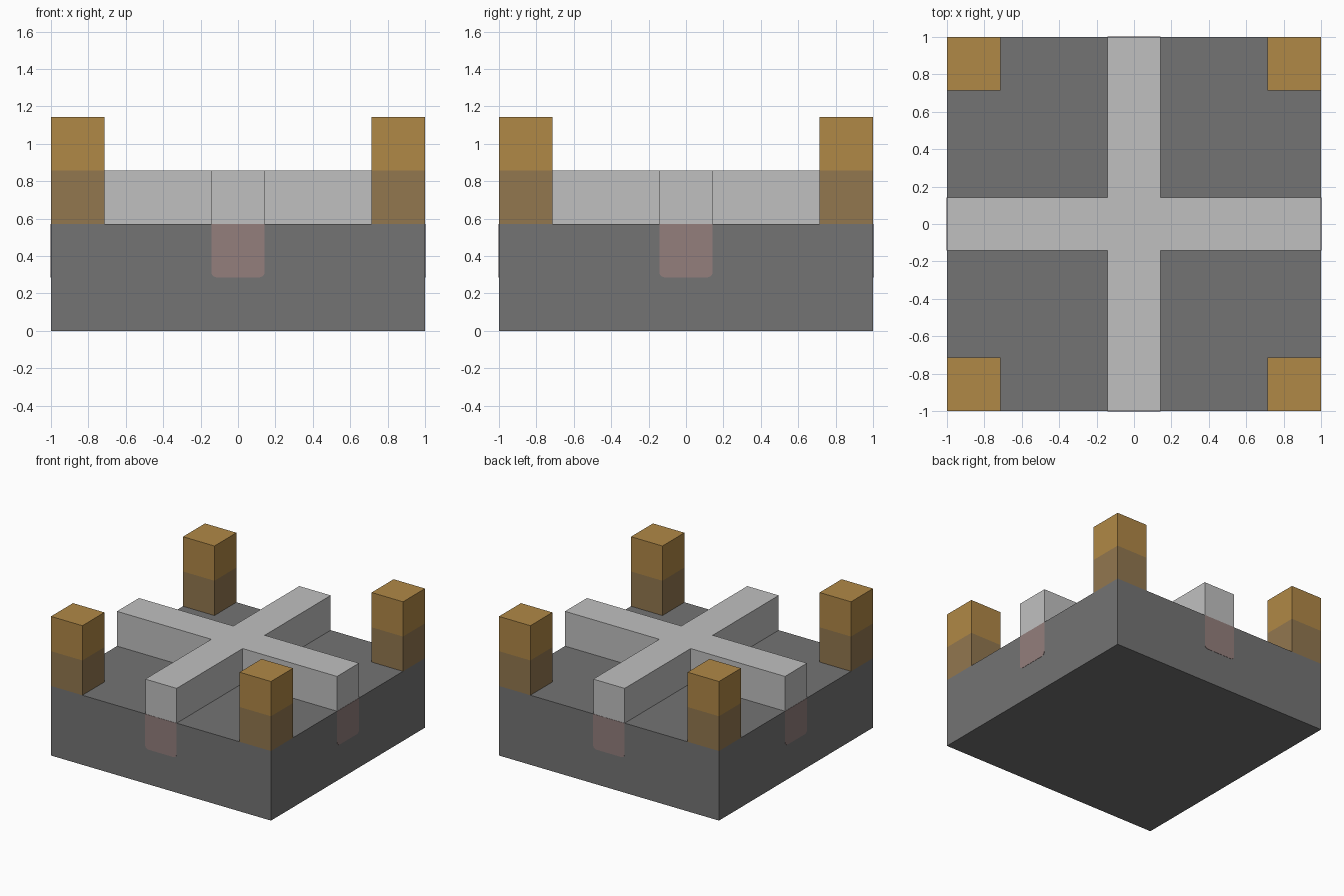
import bpy, bmesh, math
from mathutils import Matrix, Vector

if "Cube" in bpy.data.objects:
    bpy.data.objects.remove(bpy.data.objects["Cube"], do_unlink=True)

U = 2 / 7          # module: seven units across
H = U / 2          # half a module


def material(name, r, g, b):
    m = bpy.data.materials.new(name)
    m.use_nodes = True
    m.diffuse_color = (r, g, b, 1)
    m.node_tree.nodes["Principled BSDF"].inputs["Base Color"].default_value = (r, g, b, 1)
    return m


dark_grey = material("dark grey", 0.174, 0.174, 0.174)
light_grey = material("light grey", 0.527, 0.527, 0.527)
gold = material("gold", 0.434, 0.246, 0.061)
dull_brown = material("dull brown", 0.287, 0.184, 0.078)
dusty_pink = material("dusty pink", 0.292, 0.209, 0.202)


def add_object(name, bm, *mats):
    bmesh.ops.recalc_face_normals(bm, faces=bm.faces)
    mesh = bpy.data.meshes.new(name)
    bm.to_mesh(mesh)
    bm.free()
    for m in mats:
        mesh.materials.append(m)
    obj = bpy.data.objects.new(name, mesh)
    bpy.context.collection.objects.link(obj)
    return obj


def box(size, centre):
    bm = bmesh.new()
    bmesh.ops.create_cube(bm, size=1, matrix=Matrix.Translation(centre) @ Matrix.Diagonal((*size, 1)))
    return bm


def prism(points, offset):
    bm = bmesh.new()
    face = bm.faces.new([bm.verts.new(p) for p in points])
    ext = bmesh.ops.extrude_face_region(bm, geom=[face], use_keep_orig=True)
    moved = [v for v in ext["geom"] if isinstance(v, bmesh.types.BMVert)]
    bmesh.ops.translate(bm, verts=moved, vec=offset)
    return bm


# Base slab
add_object("base", box((2, 2, 2 * U), (0, 0, U)), dark_grey)

# Cross-shaped beam on top: one quarter of the outline, turned four times
outline = []
for i in range(4):
    turn = Matrix.Rotation(i * math.pi / 2, 3, "Z")
    outline += [turn @ Vector(p) for p in ((1, -H, 2 * U), (1, H, 2 * U), (H, H, 2 * U))]
add_object("cross_beam", prism(outline, (0, 0, U)), light_grey)

# Corner posts with a duller lower half
for sx, side in ((1, "left"), (-1, "right")):
    for sy, end in ((1, "back"), (-1, "front")):
        bm = box((U, U, 2 * U), (sx * 3 * U, sy * 3 * U, 3 * U))
        bmesh.ops.bisect_plane(bm, geom=bm.verts[:] + bm.edges[:] + bm.faces[:],
                               plane_co=(0, 0, 3 * U), plane_no=(0, 0, 1))
        for f in bm.faces:
            f.material_index = int(f.calc_center_median().z < 3 * U)
        add_object(f"{end}_{side}_post", bm, gold, dull_brown)

# Thin tabs with rounded lower corners under each beam end
R = 0.03
tab = [(H, 2 * U), (-H, 2 * U)]
for sx, start in ((-1, math.pi), (1, 1.5 * math.pi)):
    for k in range(5):
        a = start + k * math.pi / 8
        tab.append((sx * (H - R) + R * math.cos(a), U + R + R * math.sin(a)))
for i, name in enumerate(("front", "left", "back", "right")):
    bm = prism([(x, -1.002, z) for x, z in tab], (0, 0.004, 0))
    bm.transform(Matrix.Rotation(i * math.pi / 2, 4, "Z"))
    add_object(f"{name}_tab", bm, dusty_pink)
